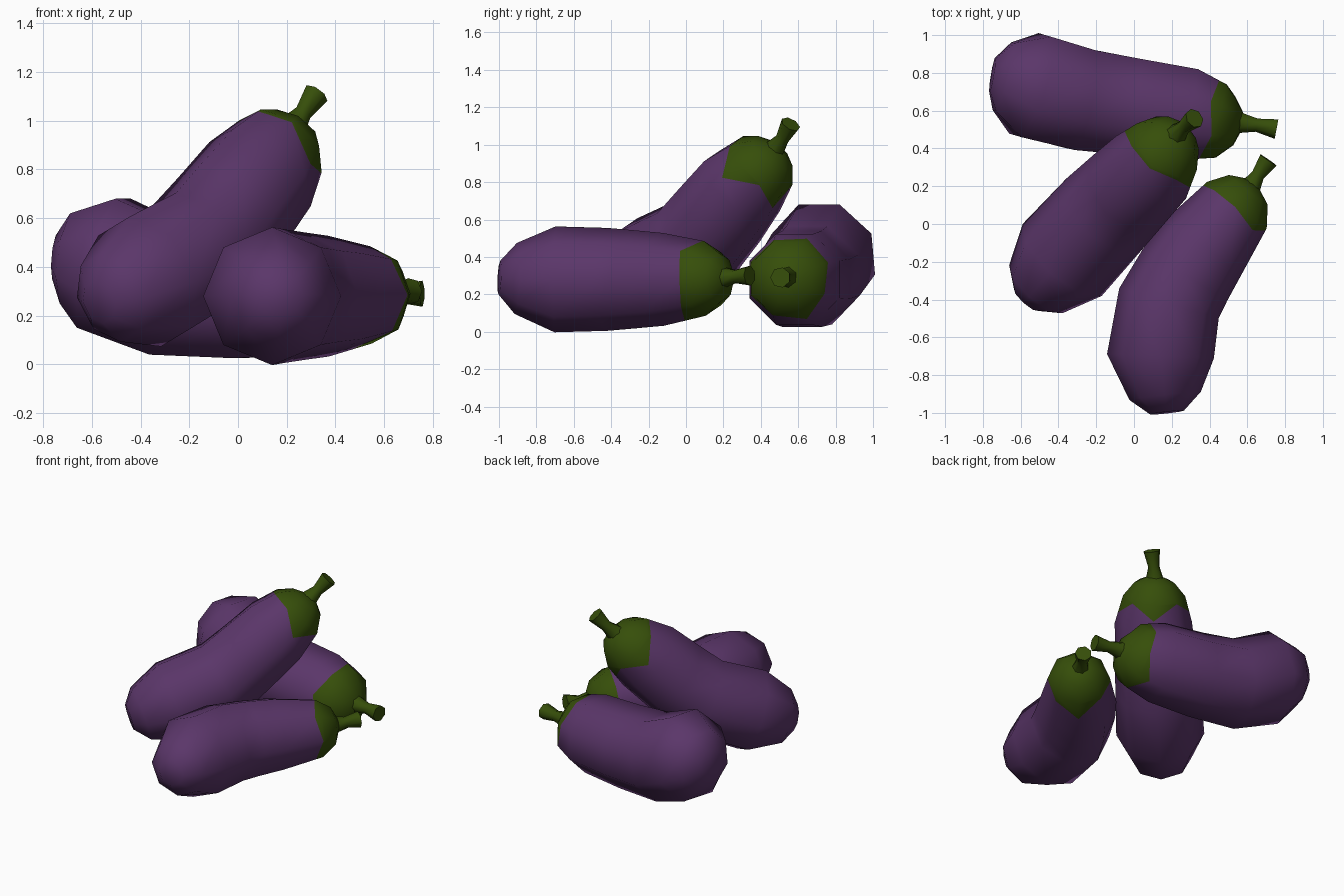
import bpy, bmesh, math
from mathutils import Vector

cube = bpy.data.objects.get("Cube")
if cube:
    bpy.data.objects.remove(cube, do_unlink=True)


def make_material(name, color):
    mat = bpy.data.materials.new(name)
    mat.use_nodes = True
    mat.diffuse_color = (*color, 1)
    mat.node_tree.nodes["Principled BSDF"].inputs["Base Color"].default_value = (*color, 1)
    return mat


PURPLE = make_material("aubergine_purple", (0.104, 0.037, 0.143))
GREEN = make_material("leaf_green", (0.037, 0.077, 0.003))


def tube_rings(path, radii, sides, twist=0.0):
    """Rings of points set square to a bent centre line; twist is in sides."""
    pts = [Vector(p) for p in path]
    rings = []
    for i, (p, r) in enumerate(zip(pts, radii)):
        tangent = (pts[min(i + 1, len(pts) - 1)] - pts[max(i - 1, 0)]).normalized()
        u = tangent.cross(Vector((0, 0, 1))).normalized()
        v = u.cross(tangent)
        angles = [math.tau * (k + twist) / sides for k in range(sides)]
        rings.append([p + r * (u * math.cos(a) + v * math.sin(a)) for a in angles])
    return rings


def skin(name, rings, materials, green_from):
    """Bridge the rings, cap both ends and colour by ring number."""
    bm = bmesh.new()
    loops = [[bm.verts.new(p) for p in ring] for ring in rings]
    n = len(loops[0])
    for i, (a, b) in enumerate(zip(loops, loops[1:])):
        for k in range(n):
            j = (k + 1) % n
            face = bm.faces.new((a[k], a[j], b[j], b[k]))
            face.material_index = int(i >= green_from)
    bm.faces.new(loops[0][::-1])
    cap = bm.faces.new(loops[-1])
    cap.material_index = len(materials) - 1
    bmesh.ops.recalc_face_normals(bm, faces=bm.faces)
    mesh = bpy.data.meshes.new(name)
    bm.to_mesh(mesh)
    bm.free()
    for m in materials:
        mesh.materials.append(m)
    obj = bpy.data.objects.new(name, mesh)
    bpy.context.collection.objects.link(obj)
    bpy.ops.object.select_all(action="DESELECT")
    obj.select_set(True)
    bpy.context.view_layer.objects.active = obj
    bpy.ops.object.shade_smooth_by_angle(angle=math.radians(62))


BODY_RADII = (0.09, 0.19, 0.283, 0.275, 0.262, 0.248, 0.2, 0.13, 0.05)
STEM_RADII = (0.06, 0.037, 0.055)
SHOULDER = 5


def eggplant(name, body, stem, leaf_edge, girth=1.0, twist=0.0):
    radii = [r * girth for r in BODY_RADII]
    rings = tube_rings(body, radii, len(leaf_edge), twist)
    # Zigzag lower edge of the leaf cap: small values are tabs, large are notches
    edge = [low.lerp(high, f) for low, high, f
            in zip(rings[SHOULDER], rings[SHOULDER + 1], leaf_edge)]
    rings.insert(SHOULDER + 1, edge)
    skin(name + "_eggplant", rings, [PURPLE, GREEN], SHOULDER + 1)
    skin(name + "_stem", tube_rings(stem, STEM_RADII, 7), [GREEN], 99)


# Fruit lying in front
eggplant("front",
         [(0.175, -0.998, 0.29), (0.165, -0.91, 0.285), (0.14, -0.7, 0.28), (0.185, -0.42, 0.28),
          (0.27, -0.27, 0.28), (0.37, -0.12, 0.28), (0.545, 0.1, 0.285), (0.605, 0.18, 0.29),
          (0.63, 0.21, 0.29)],
         [(0.61, 0.19, 0.29), (0.655, 0.26, 0.295), (0.71, 0.34, 0.3)],
         (0.95, 0.82, 0.97, 0.97, 0.9, 0.97, 0.5, 0.82))

# Fruit lying behind
eggplant("back",
         [(-0.75, 0.79, 0.44), (-0.69, 0.78, 0.435), (-0.55, 0.735, 0.415), (-0.28, 0.66, 0.302),
          (0.0, 0.62, 0.282), (0.3, 0.58, 0.28), (0.46, 0.545, 0.285), (0.53, 0.545, 0.285),
          (0.57, 0.54, 0.29)],
         [(0.55, 0.54, 0.29), (0.65, 0.525, 0.29), (0.755, 0.505, 0.29)],
         (0.5, 0.8, 0.6, 0.75, 0.97, 0.6, 0.97, 0.6), 1.06, 0.5)

# Fruit leaning on the other two
eggplant("leaning",
         [(-0.57, -0.4, 0.255), (-0.52, -0.345, 0.275), (-0.38, -0.19, 0.34), (-0.16, 0.05, 0.465),
          (-0.03, 0.18, 0.625), (0.09, 0.3, 0.78), (0.175, 0.41, 0.895), (0.215, 0.46, 0.955),
          (0.23, 0.48, 0.985)],
         [(0.22, 0.47, 0.97), (0.265, 0.515, 1.03), (0.32, 0.56, 1.11)],
         (0.38, 0.9, 0.9, 0.85, 0.4, 0.97, 0.45, 0.97))
